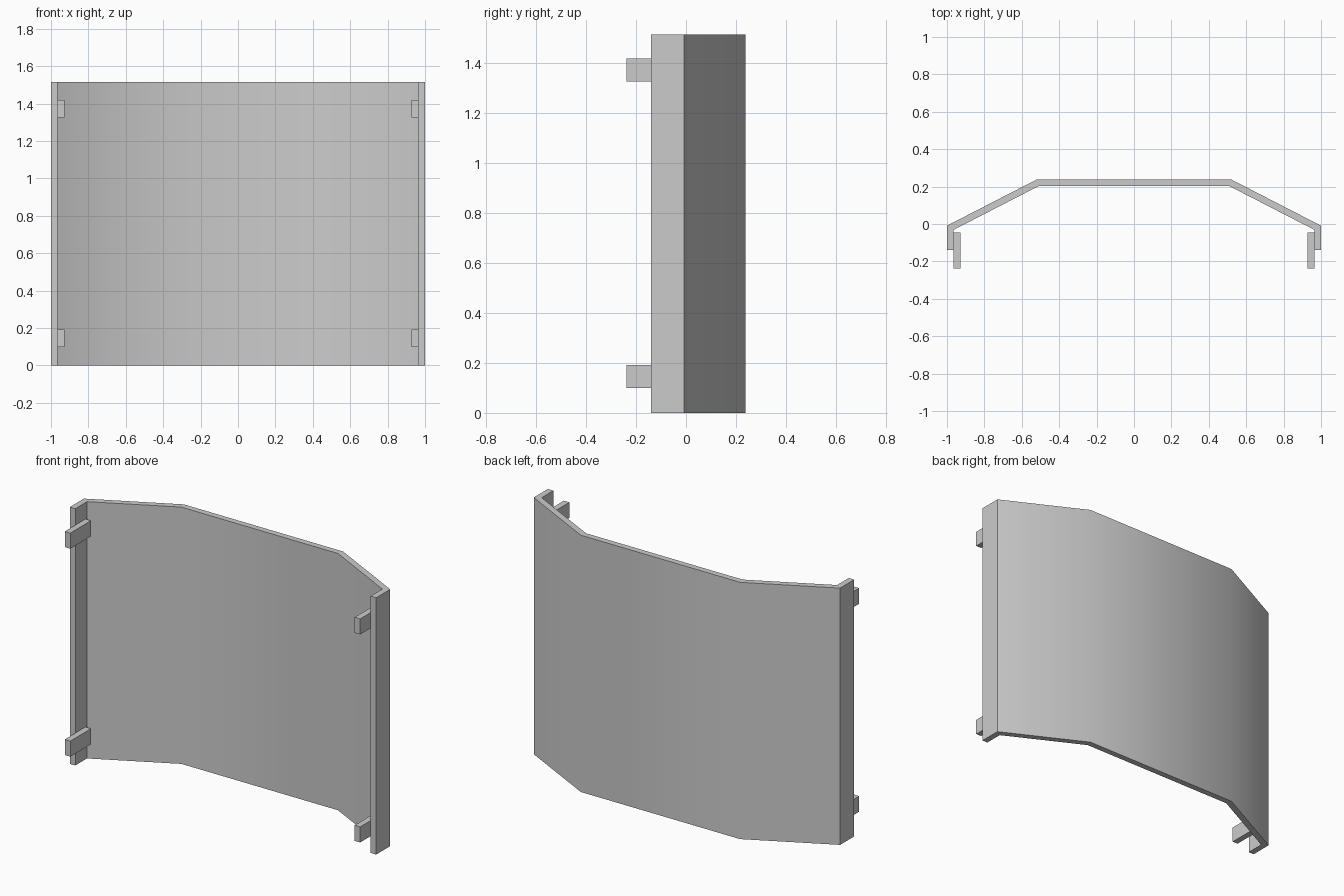
import bpy
import bmesh
import math
from mathutils import Matrix, Vector

cube = bpy.data.objects.get("Cube")
if cube:
    bpy.data.objects.remove(cube, do_unlink=True)

HEIGHT = 1.515
DEPTH = 0.238      # half of the overall depth
WALL = 0.036

grey = bpy.data.materials.new("light_grey")
grey.use_nodes = True
colour = (0.6, 0.6, 0.6, 1)
grey.diffuse_color = colour
grey.node_tree.nodes["Principled BSDF"].inputs["Base Color"].default_value = colour


def add_object(name, bm):
    bmesh.ops.recalc_face_normals(bm, faces=bm.faces)
    mesh = bpy.data.meshes.new(name)
    bm.to_mesh(mesh)
    bm.free()
    mesh.materials.append(grey)
    obj = bpy.data.objects.new(name, mesh)
    bpy.context.collection.objects.link(obj)
    return obj


# Bent panel: one half of the wall section, mirrored and extruded upwards
outer = [(1, -0.14), (1, -0.009), (0.52, DEPTH)]
inner = [(0.511, DEPTH - WALL), (1 - WALL, -0.031), (1 - WALL, -0.14)]


def mirrored(points):
    return [(-x, y) for x, y in reversed(points)]


section = outer + mirrored(outer) + mirrored(inner) + inner
bm = bmesh.new()
base = bm.faces.new([bm.verts.new((x, y, 0)) for x, y in section])
top = bmesh.ops.extrude_face_region(bm, geom=[base])["geom"]
bmesh.ops.translate(bm, vec=(0, 0, HEIGHT),
                    verts=[v for v in top if isinstance(v, bmesh.types.BMVert)])
panel = add_object("bent_panel", bm)

# Soft shading over the shallow bends, crisp corners elsewhere
bpy.ops.object.select_all(action="DESELECT")
panel.select_set(True)
bpy.context.view_layer.objects.active = panel
bpy.ops.object.shade_smooth_by_angle(angle=math.radians(40))

# Mounting tabs on the inside of both side flanges
for side, sign in (("left", 1), ("right", -1)):
    for level, z in (("lower", 0.145), ("upper", 1.372)):
        bm = bmesh.new()
        size = Matrix.Diagonal(Vector((WALL, 0.193, 0.092, 1)))
        place = Matrix.Translation((sign * (1 - WALL * 1.5), -DEPTH + 0.0965, z))
        bmesh.ops.create_cube(bm, size=1, matrix=place @ size)
        add_object(f"{side}_{level}_tab", bm)
